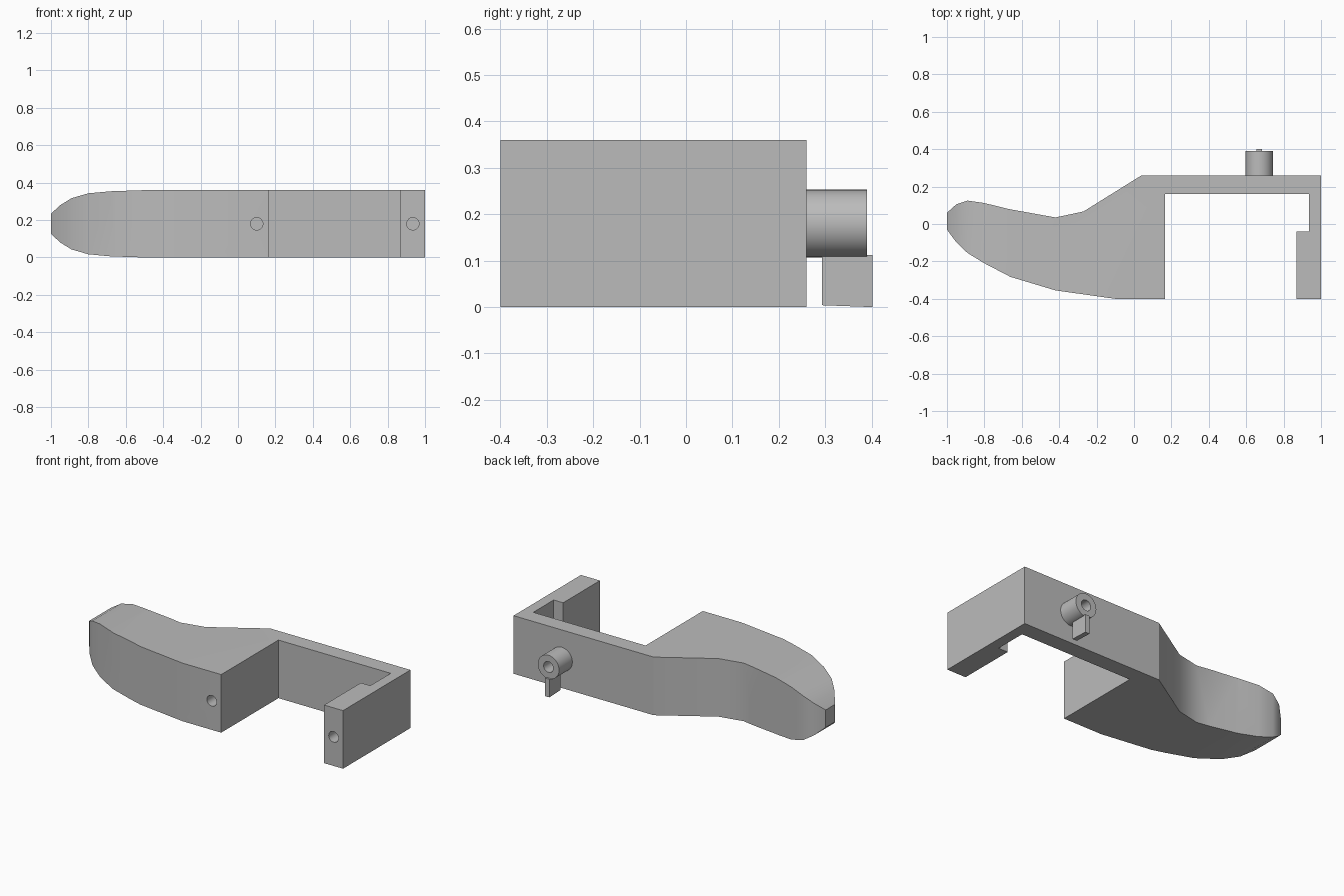
import bpy, bmesh
from math import radians
from mathutils import Matrix

if "Cube" in bpy.data.objects:
    bpy.data.objects.remove(bpy.data.objects["Cube"])

HEIGHT = 0.36
MID = HEIGHT / 2

grey = bpy.data.materials.new("plain grey")
grey.use_nodes = True
grey.diffuse_color = (0.5, 0.5, 0.5, 1)
grey.node_tree.nodes["Principled BSDF"].inputs["Base Color"].default_value = (0.5, 0.5, 0.5, 1)


def add_object(name, bm):
    bmesh.ops.recalc_face_normals(bm, faces=bm.faces)
    mesh = bpy.data.meshes.new(name)
    bm.to_mesh(mesh)
    bm.free()
    mesh.materials.append(grey)
    obj = bpy.data.objects.new(name, mesh)
    bpy.context.collection.objects.link(obj)
    return obj


def prism(name, points, direction):
    """Extrude a closed 3D outline along a direction."""
    bm = bmesh.new()
    face = bm.faces.new([bm.verts.new(p) for p in points])
    new = bmesh.ops.extrude_face_region(bm, geom=[face])["geom"]
    verts = [v for v in new if isinstance(v, bmesh.types.BMVert)]
    bmesh.ops.translate(bm, verts=verts, vec=direction)
    return add_object(name, bm)


def rod(name, x, y0, y1, radius):
    """Cylinder along y at mid height."""
    bm = bmesh.new()
    place = Matrix.Translation((x, (y0 + y1) / 2, MID)) @ Matrix.Rotation(radians(90), 4, "X")
    bmesh.ops.create_cone(bm, cap_ends=True, segments=40, radius1=radius,
                          radius2=radius, depth=y1 - y0, matrix=place)
    return add_object(name, bm)


def boolean(target, cutter, operation):
    mod = target.modifiers.new(cutter.name, "BOOLEAN")
    mod.operation = operation
    mod.object = cutter
    mod.solver = "EXACT"
    bpy.context.view_layer.objects.active = target
    bpy.ops.object.modifier_apply(modifier=mod.name)
    bpy.data.objects.remove(cutter)


# Plan outline: rounded nose, shoulder, thin back wall and hooked arm
back_curve = [(-1, 0.06), (-0.95, 0.105), (-0.89, 0.125), (-0.8, 0.112),
              (-0.67, 0.08), (-0.42, 0.035), (-0.27, 0.067), (0.04, 0.26)]
arm = [(1, 0.26), (1, -0.4), (0.87, -0.4), (0.87, -0.04),
       (0.935, -0.04), (0.935, 0.16), (0.165, 0.16), (0.165, -0.4)]
front_curve = [(-0.1, -0.4), (-0.42, -0.355), (-0.66, -0.283), (-0.8, -0.21),
               (-0.89, -0.155), (-0.95, -0.098), (-1, -0.03)]
plan = back_curve + arm + front_curve
body = prism("body", [(x, y, -0.1) for x, y in plan], (0, 0, HEIGHT + 0.2))

# Side profile thins the nose above and below
inset = [(-1.01, 0.135), (-0.95, 0.08), (-0.89, 0.043), (-0.8, 0.017),
         (-0.68, 0.006), (-0.5, 0), (1.1, 0)]
side = [(x, -0.6, z) for x, z in inset] + [(x, -0.6, HEIGHT - z) for x, z in reversed(inset)]
boolean(body, prism("nose_profile", side, (0, 1.2, 0)), "INTERSECT")

# Pin holes in the two front ends
for hole_x in (0.1, 0.935):
    boolean(body, rod("pin_hole", hole_x, -0.5, -0.2, 0.033), "DIFFERENCE")

# Hollow boss on the back wall
boss = rod("boss", 0.67, 0.25, 0.39, 0.073)
boolean(boss, rod("boss_hole", 0.67, 0.28, 0.5, 0.033), "DIFFERENCE")

# Small tab hanging under the boss
tab = prism("tab", [(0.655, 0.293, 0.004), (0.655, 0.402, 0), (0.655, 0.402, 0.112),
                    (0.655, 0.293, 0.112)], (0.03, 0, 0))

# Smooth curved walls, keep corners sharp
for obj in (body, boss, tab):
    bpy.ops.object.select_all(action="DESELECT")
    obj.select_set(True)
    bpy.context.view_layer.objects.active = obj
    bpy.ops.object.shade_smooth_by_angle(angle=radians(28))
